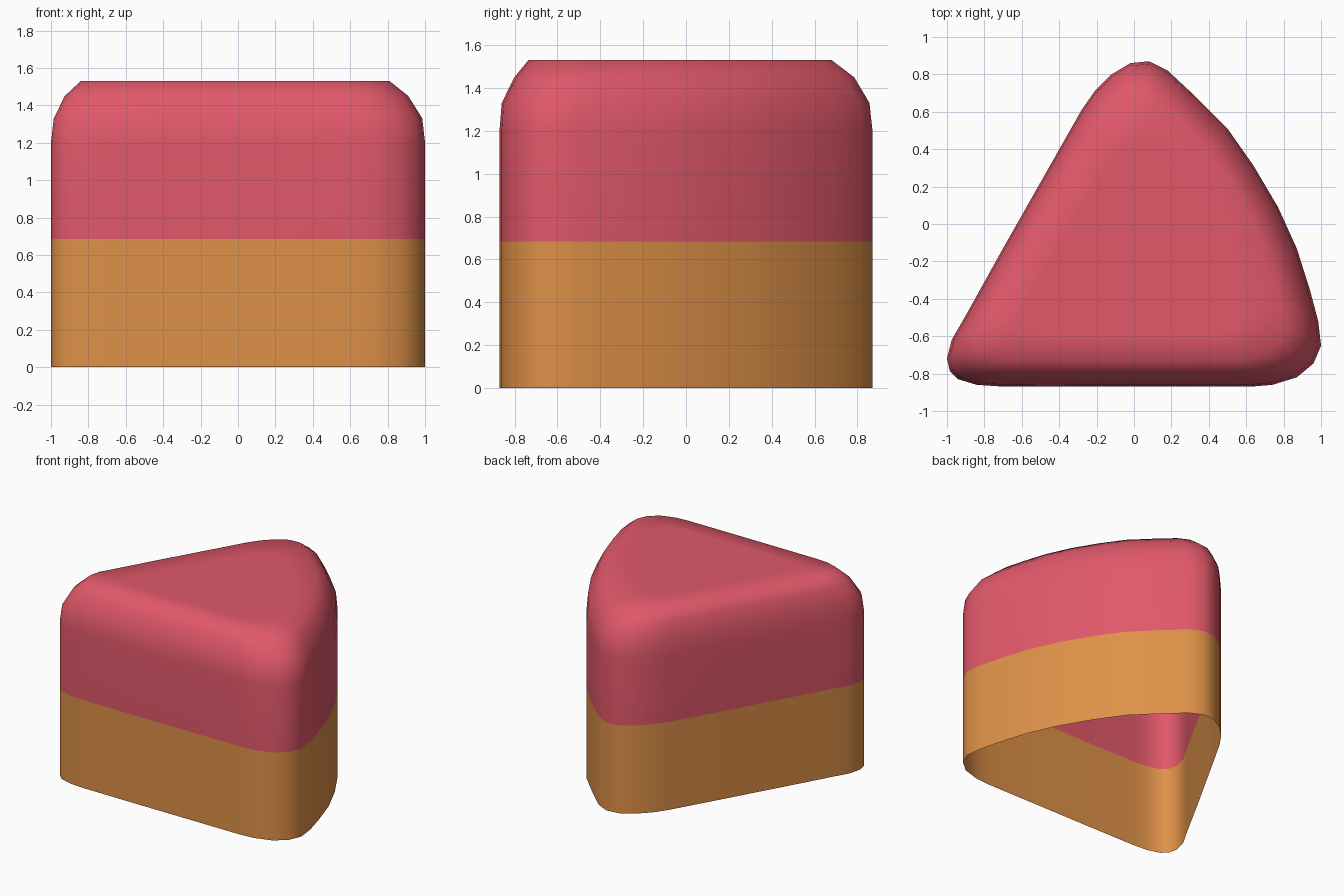
import bpy, bmesh

if "Cube" in bpy.data.objects:
    bpy.data.objects.remove(bpy.data.objects["Cube"])

# Flat colours
def material(name, rgb):
    m = bpy.data.materials.new(name)
    m.diffuse_color = (*rgb, 1)
    m.use_nodes = True
    m.node_tree.nodes["Principled BSDF"].inputs["Base Color"].default_value = m.diffuse_color
    return m

sponge = material("golden sponge", (0.73, 0.283, 0.065))
icing = material("pink icing", (0.75, 0.098, 0.144))

# Slice outline seen from above, anticlockwise from the left tip
outline = [(-1, -.72), (-.985, -.785), (-.94, -.83), (-.84, -.86), (-.72, -.868),
           (-.3, -.87), (.2, -.87), (.62, -.87), (.74, -.86), (.87, -.82),
           (.96, -.745), (1, -.65), (.985, -.52), (.94, -.35), (.87, -.13),
           (.77, .09), (.64, .31), (.5, .51), (.32, .69), (.18, .82), (.08, .87),
           (-.02, .86), (-.12, .80), (-.21, .71), (-.28, .61),
           (-.49, .24), (-.70, -.13), (-.9, -.49), (-.975, -.62)]

# Rings: height, x scale, y scale, x shift, y shift
SPLIT = 0.685
rings = [(0, 1, 1, 0, 0), (SPLIT, 1, 1, 0, 0), (1.2, 1, 1, 0, 0),
         (1.33, .985, .986, 0, -.002), (1.45, .918, .911, -.008, -.008),
         (1.53, .825, .813, -.015, -.028), (1.53, .6, .58, .01, -.09)]

# Cake slice: a hollow shell, open underneath, with a rounded top
bm = bmesh.new()
loops = [[bm.verts.new((x * sx + dx, y * sy + dy, z)) for x, y in outline]
         for z, sx, sy, dx, dy in rings]
n = len(outline)
for a, b in zip(loops, loops[1:]):
    for i in range(n):
        j = (i + 1) % n
        bm.faces.new((a[i], a[j], b[j], b[i]))
bm.faces.new(loops[-1])
for f in bm.faces:
    f.smooth = True
    f.material_index = int(f.calc_center_median().z > SPLIT)

mesh = bpy.data.meshes.new("cake_slice")
bm.to_mesh(mesh)
bm.free()
mesh.materials.append(sponge)
mesh.materials.append(icing)
bpy.context.collection.objects.link(bpy.data.objects.new("cake_slice", mesh))
